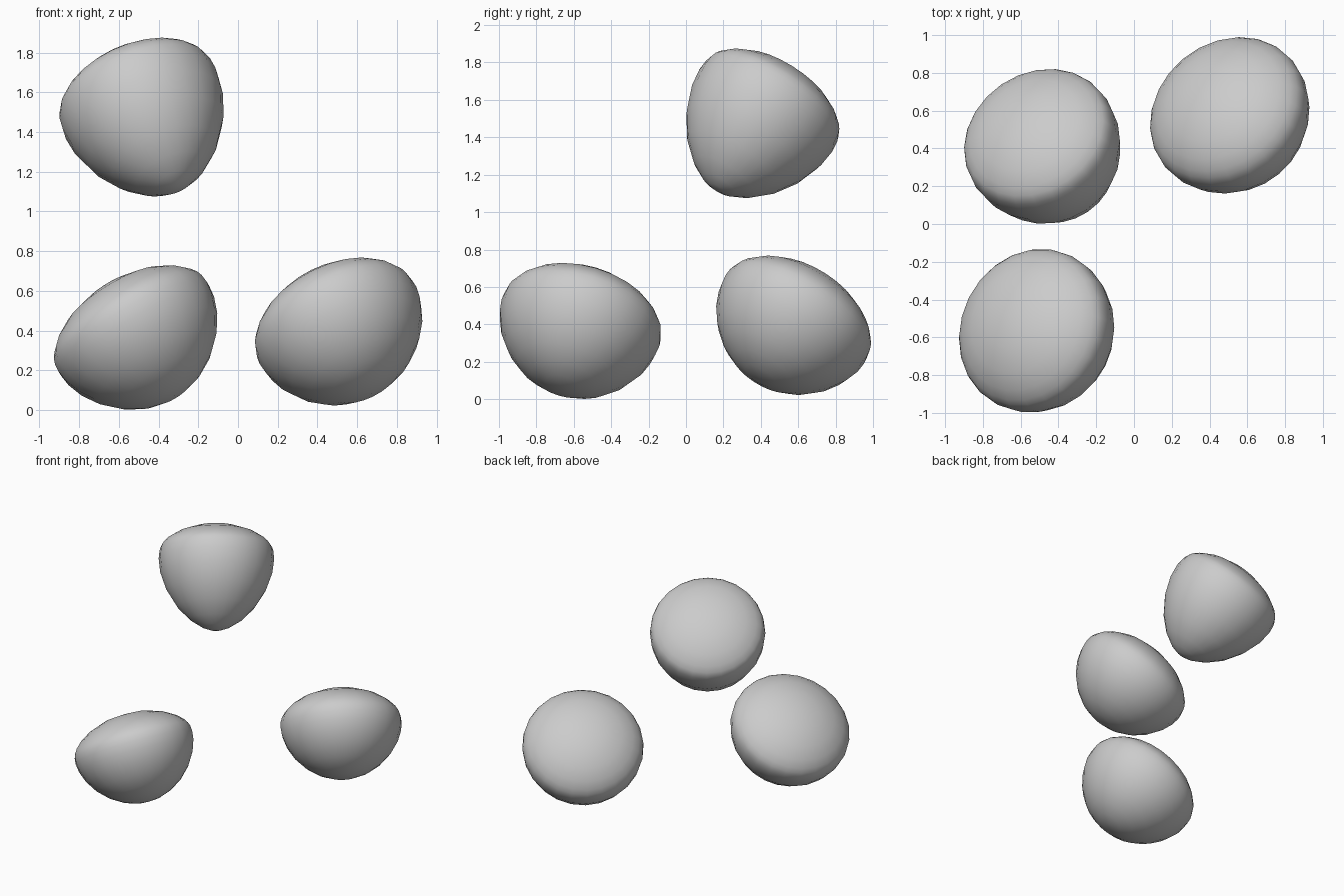
import bpy, bmesh
from math import cos, sin, pi, tau
from mathutils import Vector, Matrix

if "Cube" in bpy.data.objects:
    bpy.data.objects.remove(bpy.data.objects["Cube"])

SEGMENTS, RINGS = 24, 14


def pebble(name, middle, axis, radius, taper, flatten):
    """Rounded bun turned about a tilted axis: flatter on the axis side, domed opposite."""
    n = Vector(axis).normalized()
    centre = Vector(middle) + Vector([taper * k ** 3 for k in n])

    # Half profile as the envelope of its tangent lines
    bm = bmesh.new()
    verts = []
    for i in range(RINGS + 1):
        t = pi * i / RINGS
        c, s = cos(t), sin(t)
        f = radius - taper * c ** 3 - flatten * c ** 2
        df = s * (3 * taper * c ** 2 + 2 * flatten * c)
        verts.append(bm.verts.new((f * s + df * c, 0, f * c - df * s)))
    edges = [bm.edges.new(pair) for pair in zip(verts, verts[1:])]

    # Turn the profile, close the poles and tilt the solid
    bmesh.ops.spin(bm, geom=verts + edges, cent=(0, 0, 0), axis=(0, 0, 1),
                   angle=tau, steps=SEGMENTS)
    bmesh.ops.remove_doubles(bm, verts=bm.verts[:], dist=1e-4)
    tilt = n.to_track_quat('Z', 'Y').to_matrix().to_4x4()
    bmesh.ops.transform(bm, matrix=Matrix.Translation(centre) @ tilt, verts=bm.verts[:])
    bmesh.ops.recalc_face_normals(bm, faces=bm.faces[:])
    for face in bm.faces:
        face.smooth = True

    mesh = bpy.data.meshes.new(name)
    bm.to_mesh(mesh)
    bm.free()
    bpy.context.collection.objects.link(bpy.data.objects.new(name, mesh))


# Three loose pebbles: two low, one raised
pebble("front_left_pebble", (-0.515, -0.565, 0.365), (-0.50, 0.25, 0.82), 0.44, 0.08, 0.11)
pebble("back_right_pebble", (0.507, 0.575, 0.395), (-0.40, 0.48, 0.78), 0.44, 0.07, 0.11)
pebble("upper_left_pebble", (-0.485, 0.41, 1.475), (-0.34, 0.50, 0.79), 0.418, 0.14, 0.028)
